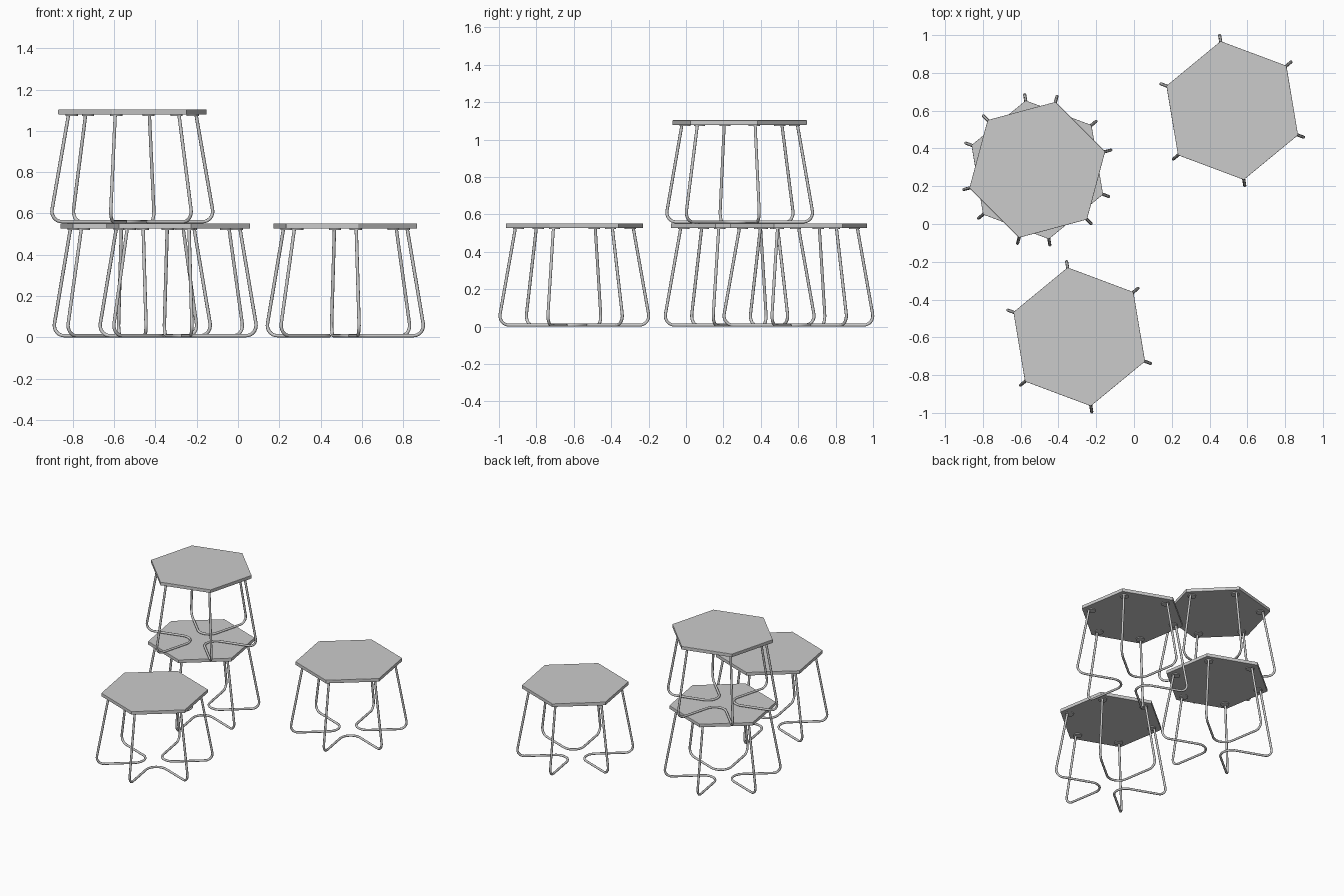
import bpy, bmesh
from math import radians, cos, sin, tan, pi
from mathutils import Vector, Matrix

if "Cube" in bpy.data.objects:
    bpy.data.objects.remove(bpy.data.objects["Cube"])

H = 0.552        # table height
TOP_R = 0.372    # hexagon corner radius
WIRE = 0.0082    # wire radius
FOOT_R, LEG_R = 0.413, 0.32   # leg radius at floor corner and at the top


def polar(r, a, z):
    return Vector((r * cos(a), r * sin(a), z))


def fillet(a, p, b, r, n):
    """Points of an arc rounding the corner p between a and b."""
    u, v = (a - p).normalized(), (b - p).normalized()
    ang = u.angle(v)
    c = p + (u + v).normalized() * (r / sin(ang / 2))
    s = p + u * (r / tan(ang / 2)) - c
    axis = (-u).cross(v).normalized()
    return [c + Matrix.Rotation((pi - ang) * i / n, 3, axis) @ s for i in range(n + 1)]


def wire_mesh():
    # one bent wire: leg, foot, rounded V on the floor, foot, leg
    h = radians(30)
    ctrl = [polar(LEG_R, -h, H - 0.027), polar(FOOT_R, -h, WIRE), Vector((0, 0, WIRE)),
            polar(FOOT_R, h, WIRE), polar(LEG_R, h, H - 0.027)]
    pts = [ctrl[0]]
    for i, (r, n) in enumerate([(0.05, 8), (0.08, 12), (0.05, 8)], 1):
        pts += fillet(ctrl[i - 1], ctrl[i], ctrl[i + 1], r, n)
    pts.append(ctrl[-1])
    cu = bpy.data.curves.new("wire_leg", 'CURVE')
    cu.dimensions = '3D'
    cu.bevel_depth = WIRE
    cu.bevel_resolution = 3
    cu.use_fill_caps = True
    sp = cu.splines.new('POLY')
    sp.points.add(len(pts) - 1)
    for q, p in zip(sp.points, pts):
        q.co = (*p, 1)
    ob = bpy.data.objects.new("wire_source", cu)
    bpy.context.collection.objects.link(ob)
    bpy.context.view_layer.update()
    me = bpy.data.meshes.new_from_object(ob.evaluated_get(bpy.context.evaluated_depsgraph_get()))
    bpy.data.objects.remove(ob)
    me.polygons.foreach_set("use_smooth", [len(f.vertices) == 4 for f in me.polygons])
    return me


def prism_mesh(name, sides, r, z0, z1, bevel=0):
    bm = bmesh.new()
    vs = [bm.verts.new(polar(r, 2 * pi * i / sides, z0)) for i in range(sides)]
    f = bm.faces.new(vs)
    ext = bmesh.ops.extrude_face_region(bm, geom=[f])
    bmesh.ops.translate(bm, vec=(0, 0, z1 - z0),
                        verts=[v for v in ext["geom"] if isinstance(v, bmesh.types.BMVert)])
    bmesh.ops.recalc_face_normals(bm, faces=bm.faces[:])
    if bevel:
        bmesh.ops.bevel(bm, geom=bm.edges[:], offset=bevel, segments=2, profile=0.5, affect='EDGES')
    me = bpy.data.meshes.new(name)
    bm.to_mesh(me)
    bm.free()
    return me


top_me = prism_mesh("hexagon_top", 6, TOP_R, H - 0.025, H, 0.002)
plate_me = prism_mesh("mounting_plate", 20, 0.03, H - 0.031, H - 0.0245)
wire_me = wire_mesh()


def place(name, me, mat):
    ob = bpy.data.objects.new(name, me)
    bpy.context.collection.objects.link(ob)
    ob.matrix_world = mat


def table(name, x, y, z, turn):
    # turn is the direction of one hexagon corner
    base = Matrix.Translation((x, y, z)) @ Matrix.Rotation(radians(turn), 4, 'Z')
    place(name + "_top", top_me, base)
    for i in range(3):
        place(f"{name}_wire_leg_{i}", wire_me,
              base @ Matrix.Rotation(radians(30 + 120 * i), 4, 'Z'))
    for i in range(6):
        place(f"{name}_mounting_plate_{i}", plate_me,
              base @ Matrix.Rotation(radians(60 * i), 4, 'Z') @ Matrix.Translation((0.303, 0, 0)))


table("right_table", 0.52, 0.601, 0, 39.5)
table("front_table", -0.29, -0.597, 0, 39.5)
table("lower_stacked_table", -0.512, 0.287, 0, 39.5)
table("upper_stacked_table", -0.512, 0.287, H, 75)
